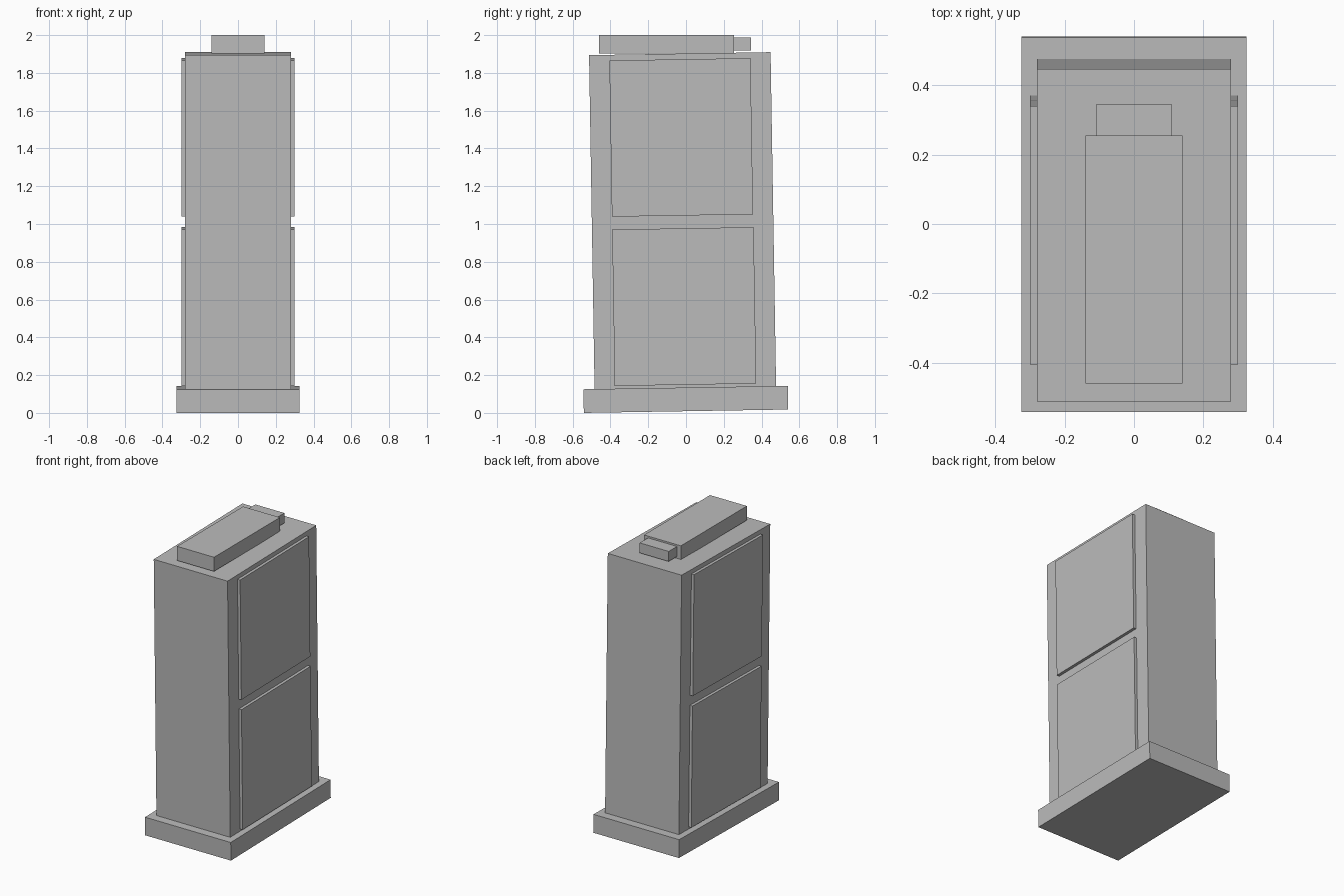
import bpy
from mathutils import Matrix, Vector

if "Cube" in bpy.data.objects:
    bpy.data.objects.remove(bpy.data.objects["Cube"])

grey = bpy.data.materials.new("plain_grey")
grey.diffuse_color = (0.5, 0.5, 0.5, 1)
grey.use_nodes = True
grey.node_tree.nodes["Principled BSDF"].inputs["Base Color"].default_value = grey.diffuse_color

# The cabinet leans slightly backwards about the x axis
LEAN = Matrix.Translation((0, 0, 0.009)) @ Matrix.Rotation(0.0165, 4, 'X')
UPRIGHT = Matrix.Identity(4)


def box(name, x, y, z, frame):
    """Box from (min, max) ranges, placed in the given frame."""
    size = Vector((x[1] - x[0], y[1] - y[0], z[1] - z[0]))
    centre = Vector((sum(x) / 2, sum(y) / 2, sum(z) / 2))
    bpy.ops.mesh.primitive_cube_add(size=1)
    obj = bpy.context.object
    obj.name = name
    obj.data.transform(frame @ Matrix.Translation(centre) @ Matrix.Diagonal(size).to_4x4())
    obj.data.materials.append(grey)
    return obj


# Plinth and main cabinet
box("plinth", (-0.325, 0.325), (-0.541, 0.541), (0, 0.125), LEAN)
box("cabinet_body", (-0.28, 0.28), (-0.482, 0.479), (0.12, 1.893), LEAN)

# Two raised panels on each side
for side, name in ((1, "right"), (-1, "left")):
    xs = sorted((side * 0.27, side * 0.30))
    box(name + "_lower_panel", xs, (-0.375, 0.374), (0.14, 0.968), LEAN)
    box(name + "_upper_panel", xs, (-0.375, 0.372), (1.036, 1.863), LEAN)

# Level unit on the top with a small block behind it
box("top_unit", (-0.14, 0.14), (-0.46, 0.255), (1.903, 2.0), UPRIGHT)
box("top_rear_block", (-0.11, 0.11), (0.25, 0.345), (1.919, 1.988), UPRIGHT)
